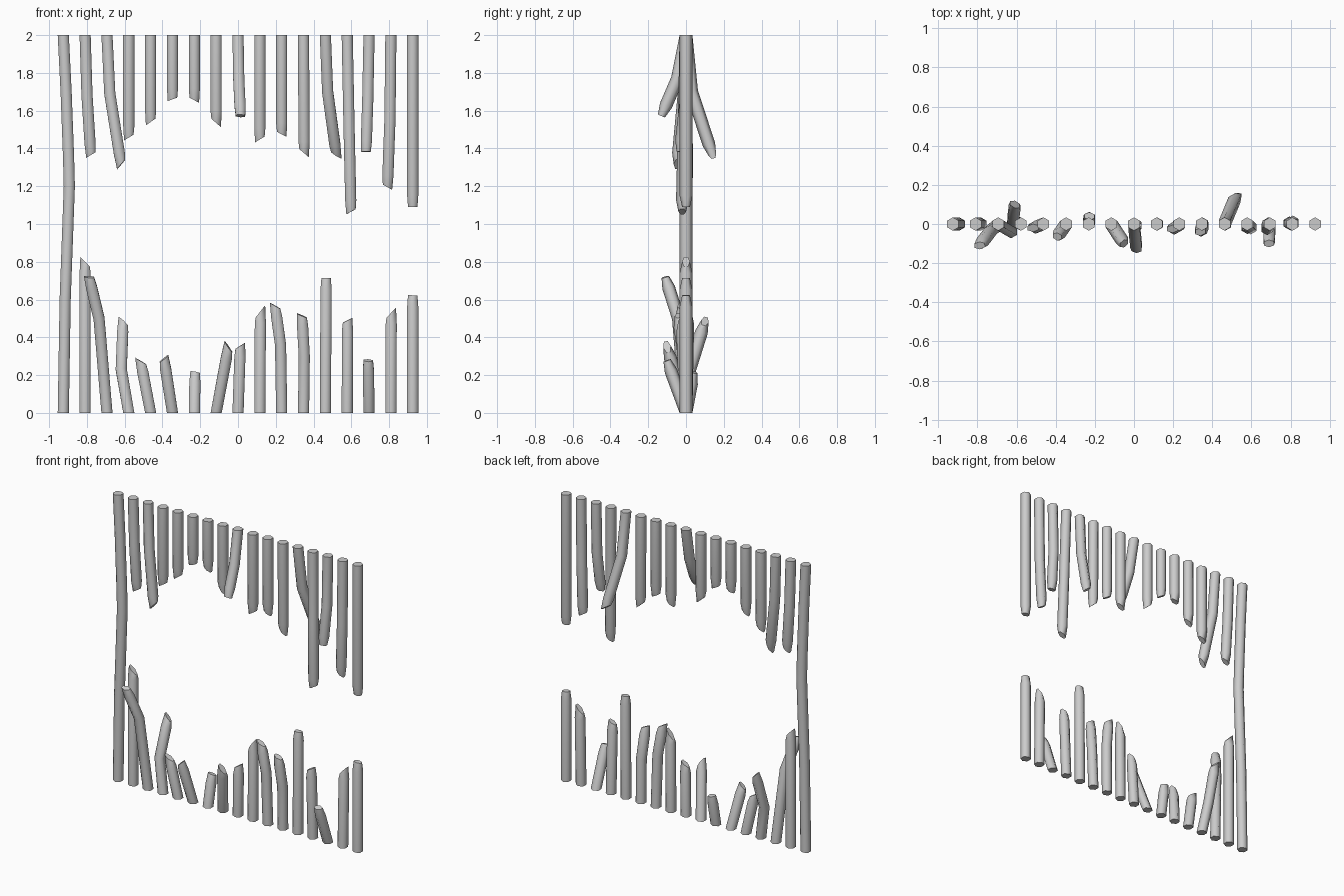
import bpy, math
from mathutils import Vector

if "Cube" in bpy.data.objects:
    bpy.data.objects.remove(bpy.data.objects["Cube"])

R = 0.034           # bar radius (six-sided)
COUNT = 17
STEP = 1.85 / (COUNT - 1)


def ring(center, direction, up, sx=1.0, sy=1.0, slant=0.0):
    """Six points around a bar, square to its direction, optionally slanted in x."""
    rot = Vector((0, 0, up)).rotation_difference(direction)
    pts = []
    for k in range(6):
        a = math.radians(90 + 60 * k)
        o = Vector((R * math.cos(a) * sx, R * math.sin(a) * sy, 0))
        o.z = o.x * slant
        pts.append(center + rot @ o)
    return pts


def build(name, rings):
    verts = [p for r in rings for p in r]
    n = len(rings)
    faces = [(6 * i + k, 6 * i + (k + 1) % 6, 6 * i + 6 + (k + 1) % 6, 6 * i + 6 + k)
             for i in range(n - 1) for k in range(6)]
    sides = len(faces)
    faces += [tuple(reversed(range(6))), tuple(range(6 * n - 6, 6 * n))]
    if rings[0][0].z > rings[-1][0].z:
        faces = [tuple(reversed(f)) for f in faces]
    me = bpy.data.meshes.new(name)
    me.from_pydata([tuple(v) for v in verts], [], faces)
    for i, p in enumerate(me.polygons):
        p.use_smooth = i < sides
    ob = bpy.data.objects.new(name, me)
    bpy.context.collection.objects.link(ob)


def broken_bar(name, x0, z0, up, tip, bend=None):
    """tip = (x shift, y, left end height, right end height); bend = (x shift, y, z)."""
    dx, y, zl, zr = tip
    axis = Vector((0, 0, up))
    pts = [Vector((x0, 0, z0))]
    if bend:
        pts.append(Vector((x0 + bend[0], bend[1], bend[2])))
    end = Vector((x0 + dx, y, (zl + zr) / 2))
    d = (end - pts[-1]).normalized()
    rings = [ring(pts[0], axis, up)]
    if bend:
        d0 = (pts[1] - pts[0]).normalized()
        rings.append(ring(pts[1], (d0 + d).normalized(), up))
    rings.append(ring(end - d * 0.06, d, up))
    rings.append(ring(end, d, up, 0.85, 0.6, (zr - zl) / (2 * R * 0.85)))
    build(name, rings)


# broken bars hanging from the top: tip, optional bend
upper = [
    ((.03, 0, 1.35, 1.38), (.01, 0, 1.68)),
    ((.075, -.045, 1.29, 1.34), (.015, -.01, 1.69)),
    ((0, 0, 1.44, 1.475),),
    ((0, 0, 1.52, 1.56),),
    ((0, 0, 1.65, 1.67),),
    ((0, 0, 1.67, 1.64),),
    ((0, 0, 1.56, 1.51),),
    ((.013, -.13, 1.575, 1.57), (.004, -.045, 1.77)),
    ((0, 0, 1.43, 1.465),),
    ((0, 0, 1.49, 1.46),),
    ((.003, 0, 1.4, 1.35),),
    ((.058, .14, 1.39, 1.34), (.012, .03, 1.7)),
    ((.02, -.02, 1.05, 1.08), (.01, -.01, 1.5)),
    ((-.016, -.03, 1.38, 1.385), (-.007, 0, 1.65)),
    ((-.018, .005, 1.21, 1.18), (-.005, 0, 1.55)),
    ((0, 0, 1.09, 1.09),),
]
# broken stumps standing on the ground
lower = [
    ((0, 0, .83, .77),),
    ((-.095, -.11, .73, .71), (-.042, -.04, .5)),
    ((-.03, .1, .51, .46), (-.04, .02, .23)),
    ((-.053, -.02, .3, .25),),
    ((-.045, -.065, .27, .305),),
    ((.004, .04, .22, .21),),
    ((.065, -.1, .38, .32),),
    ((.012, -.01, .335, .375),),
    ((.003, 0, .5, .575),),
    ((-.035, -.025, .59, .545), (-.006, -.01, .36)),
    ((-.008, -.04, .53, .5), (.004, -.01, .3)),
    ((.004, 0, .713, .713),),
    ((.002, -.02, .475, .505),),
    ((-.004, -.1, .28, .275),),
    ((.002, .01, .5, .56),),
    ((0, 0, .625, .62),),
]
for i in range(1, COUNT):
    x = -0.925 + STEP * i
    broken_bar(f"upper_bar_{i}", x, 2.0, -1, *upper[i - 1])
    broken_bar(f"lower_bar_{i}", x, 0.0, 1, *lower[i - 1])

# one whole, slightly bowed bar at the left end
path = [(-.925, 0), (-.915, .6), (-.893, 1.2), (-.897, 1.35), (-.91, 1.7), (-.925, 2)]
build("whole_bar", [ring(Vector((x, 0, z)), Vector((0, 0, 1)), 1) for x, z in path])
